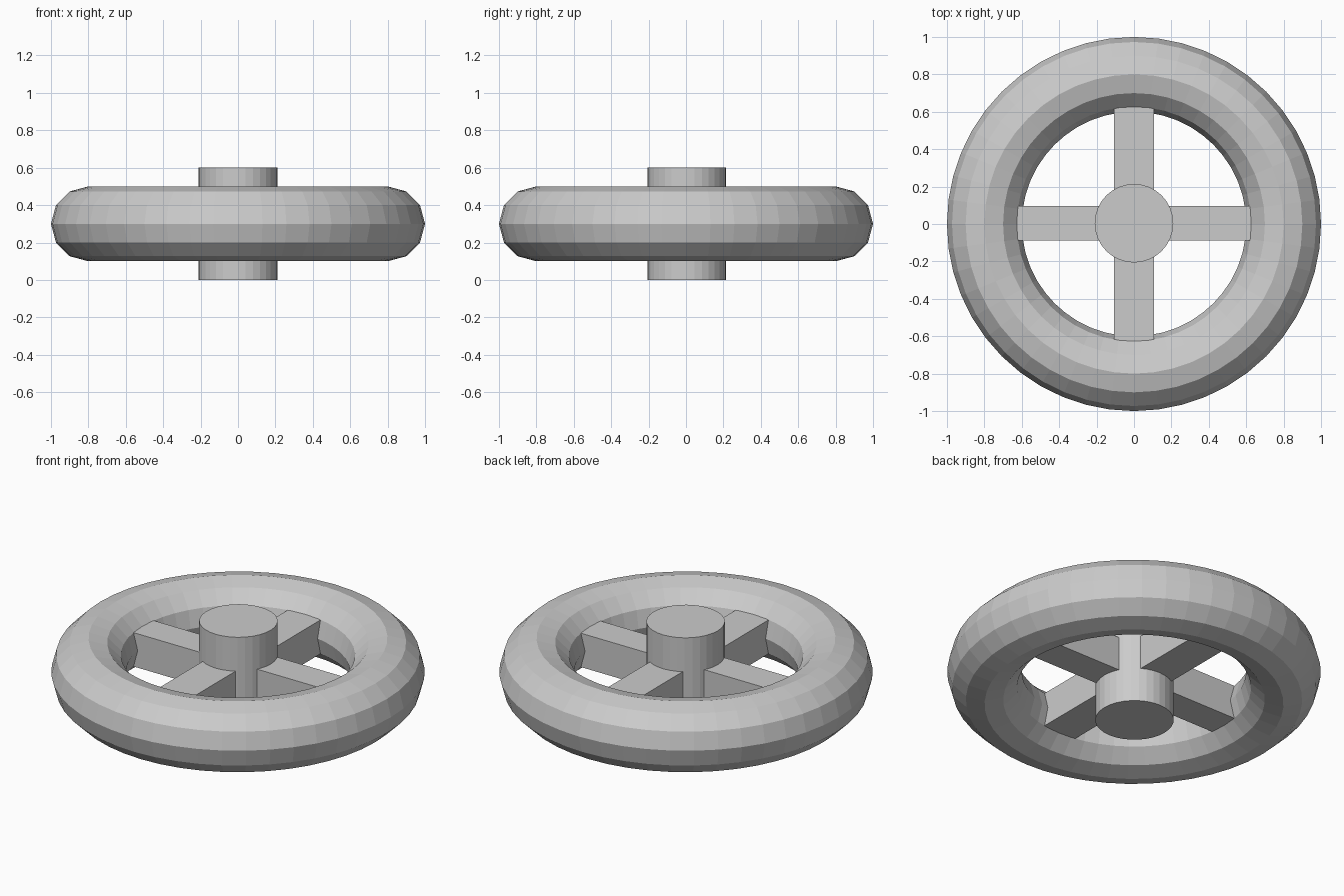
import bpy

cube = bpy.data.objects.get("Cube")
if cube:
    bpy.data.objects.remove(cube, do_unlink=True)

# One plain grey for the whole wheel
GREY = (0.6, 0.6, 0.6, 1)
grey = bpy.data.materials.new("plain grey")
grey.use_nodes = True
grey.diffuse_color = GREY
grey.node_tree.nodes["Principled BSDF"].inputs["Base Color"].default_value = GREY

MID = 0.3      # height of the wheel's centre plane
NUDGE = 0.004  # slight offset of the hub and cross spoke


def finish(name):
    part = bpy.context.object
    part.name = name
    part.data.materials.clear()
    part.data.materials.append(grey)
    return part


# Rim: faceted ring
bpy.ops.mesh.primitive_torus_add(major_radius=0.8, minor_radius=0.2,
                                 major_segments=48, minor_segments=12,
                                 location=(0, 0, MID))
finish("rim")

# Hub: cylinder through the centre
bpy.ops.mesh.primitive_cylinder_add(vertices=32, radius=0.21, depth=0.6,
                                    location=(0, NUDGE, MID))
finish("hub")

# Spokes: two crossing bars with their ends buried in the rim
for name, size, y in (("side_spokes", (1.4, 0.187, 0.2), NUDGE),
                      ("front_back_spokes", (0.215, 1.4, 0.2), 0)):
    bpy.ops.mesh.primitive_cube_add(size=1, location=(0, y, MID))
    bar = finish(name)
    bar.scale = size
    bpy.ops.object.transform_apply(location=False, rotation=False, scale=True)
